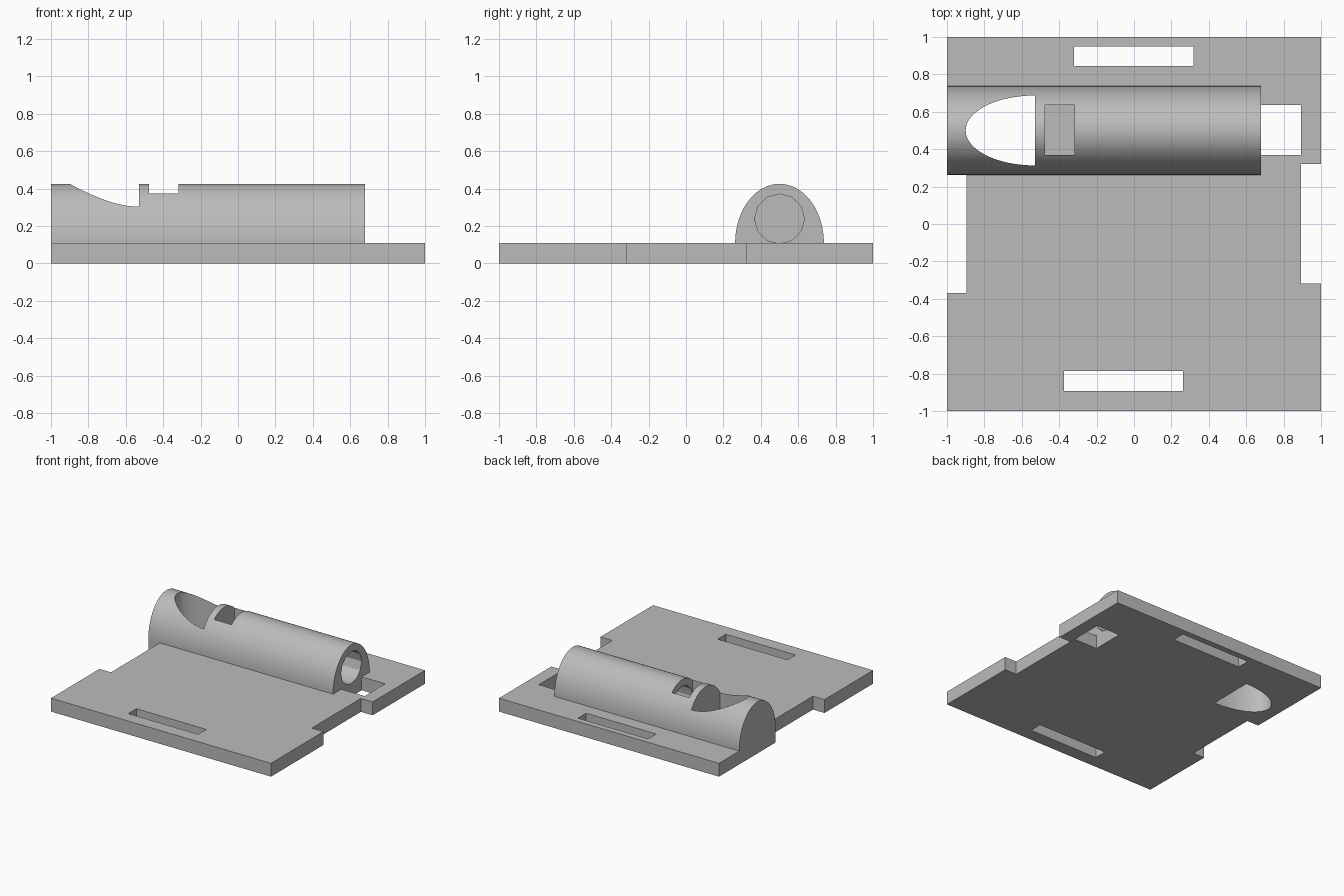
import bpy
import bmesh
from math import sin, cos, pi, radians
from mathutils import Vector

if "Cube" in bpy.data.objects:
    bpy.data.objects.remove(bpy.data.objects["Cube"], do_unlink=True)

grey = bpy.data.materials.new("plain grey")
grey.use_nodes = True
COLOUR = (0.5, 0.5, 0.5, 1)
grey.diffuse_color = COLOUR
grey.node_tree.nodes["Principled BSDF"].inputs["Base Color"].default_value = COLOUR

THICK = 0.11        # plate thickness
AXIS_Y = 0.5        # centre line of the barrel


def prism(name, points, offset):
    """Extrude a closed 3D outline along an offset."""
    bm = bmesh.new()
    face = bm.faces.new([bm.verts.new(p) for p in points])
    new = bmesh.ops.extrude_face_region(bm, geom=[face])["geom"]
    moved = [g for g in new if isinstance(g, bmesh.types.BMVert)]
    bmesh.ops.translate(bm, verts=moved, vec=Vector(offset))
    bmesh.ops.recalc_face_normals(bm, faces=bm.faces)
    mesh = bpy.data.meshes.new(name)
    bm.to_mesh(mesh)
    bm.free()
    mesh.materials.append(grey)
    obj = bpy.data.objects.new(name, mesh)
    bpy.context.collection.objects.link(obj)
    return obj


def box(name, x0, x1, y0, y1, z0=-0.1, z1=0.6):
    outline = [(x0, y0, z0), (x1, y0, z0), (x1, y1, z0), (x0, y1, z0)]
    return prism(name, outline, (0, 0, z1 - z0))


def arc(start, end, steps):
    return [start + (end - start) * i / steps for i in range(steps + 1)]


def cut(obj, cutters):
    """Subtract each cutter, then discard it."""
    bpy.ops.object.select_all(action="DESELECT")
    obj.select_set(True)
    bpy.context.view_layer.objects.active = obj
    for cutter in cutters:
        cutter.hide_render = True
        mod = obj.modifiers.new("cut", "BOOLEAN")
        mod.operation = "DIFFERENCE"
        mod.solver = "EXACT"
        mod.object = cutter
        bpy.ops.object.modifier_apply(modifier=mod.name)
        bpy.data.objects.remove(cutter, do_unlink=True)


def scoop_cutter():
    # Half-ellipse opening that runs down through barrel and plate
    points = [(-0.53 + 0.37 * cos(a), AXIS_Y + 0.187 * sin(a), -0.1)
              for a in arc(pi / 2, 3 * pi / 2, 40)]
    return prism("scoop_cutter", points, (0, 0, 0.7))


# Base plate with edge notches, strap slots and square hole
plate = box("base_plate", -1, 1, -1, 1, 0, THICK)
cut(plate, [
    box("left_notch", 0.893, 1.1, -0.317, 0.32),
    box("right_notch", -1.1, -0.895, -0.37, 0.263),
    box("back_slot", -0.32, 0.317, 0.845, 0.95),
    box("front_slot", -0.373, 0.263, -0.892, -0.787),
    box("end_hole", 0.68, 0.893, 0.37, 0.635),
    scoop_cutter(),
])

# Barrel: half-ellipse section along x
section = [(-1, AXIS_Y + 0.237 * cos(a), THICK + 0.315 * sin(a))
           for a in arc(0, pi, 64)]
barrel = prism("barrel", section, (1.68, 0, 0))

# Twelve-sided bore from the open end to the window
bore = [(-0.4, AXIS_Y + 0.133 * sin(a), 0.238 + 0.133 * cos(a))
        for a in arc(0, 2 * pi, 12)[:-1]]
cut(barrel, [
    scoop_cutter(),
    box("window", -0.475, -0.317, 0.37, 0.635, 0.0),
    prism("bore", bore, (1.2, 0, 0)),
])
bpy.ops.object.shade_smooth_by_angle(angle=radians(20))
